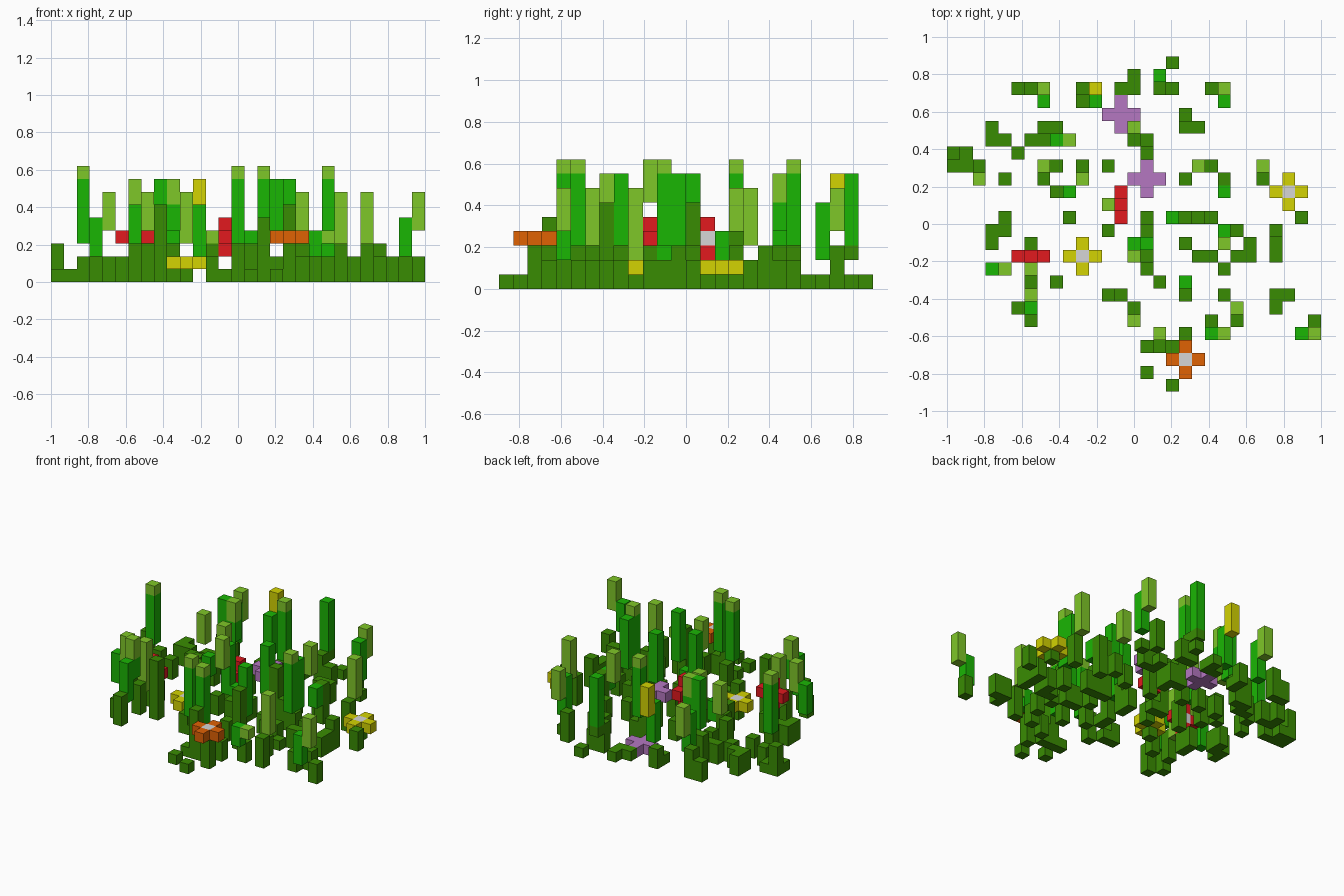
import bpy, bmesh
from mathutils import Matrix

cube = bpy.data.objects.get("Cube")
if cube:
    bpy.data.objects.remove(cube, do_unlink=True)

V = 2 / 29              # block size
COLS, ROWS = 29, 26     # layout grid, row 0 at the back


def linear(c):
    c /= 255
    return c / 12.92 if c <= 0.04045 else ((c + 0.055) / 1.055) ** 2.4


COLOURS = {
    "dark_green": (57, 140, 2), "mid_green": (26, 182, 4),
    "light_green": (127, 199, 40), "yellow": (211, 211, 2),
    "red": (226, 25, 30), "orange": (224, 98, 4),
    "purple": (181, 119, 193), "pale_grey": (214, 214, 214),
}
mats = {}
for name, rgb in COLOURS.items():
    col = [linear(c) for c in rgb] + [1]
    m = bpy.data.materials.new(name)
    m.use_nodes = True
    m.diffuse_color = col
    m.node_tree.nodes["Principled BSDF"].inputs["Base Color"].default_value = col
    mats[name] = m


def build(name, colour, blocks):
    """One object made of upright blocks (column, row, bottom, top)."""
    bm = bmesh.new()
    for c, r, z0, z1 in blocks:
        pos = ((c + 0.5 - COLS / 2) * V, (ROWS / 2 - r - 0.5) * V, (z0 + z1) / 2 * V)
        mat = Matrix.Translation(pos) @ Matrix.Diagonal((V, V, (z1 - z0) * V, 1))
        bmesh.ops.create_cube(bm, size=1, matrix=mat)
    me = bpy.data.meshes.new(name)
    bm.to_mesh(me)
    bm.free()
    me.materials.append(mats[colour])
    ob = bpy.data.objects.new(name, me)
    bpy.context.collection.objects.link(ob)


# Blade shapes: coloured segments as (colour, bottom, top)
BLADES = {
    "A": [("mid_green", 3, 8), ("light_green", 8, 9)],
    "B": [("mid_green", 4, 6), ("light_green", 6, 8)],
    "C": [("light_green", 4, 7)],
    "D": [("light_green", 3, 7)],
    "E": [("light_green", 2, 7)],
    "F": [("light_green", 6, 9)],
    "c": [("dark_green", 0, 3), ("light_green", 3, 4)],
    "l": [("light_green", 3, 4)],
    "K": [("dark_green", 2, 3), ("mid_green", 3, 8)],
    "M": [("mid_green", 3, 8)],
    "N": [("mid_green", 2, 6)],
    "S": [("dark_green", 0, 1), ("mid_green", 2, 6)],
    "m": [("mid_green", 2, 5)],
    "n": [("mid_green", 2, 4)],
    "Y": [("yellow", 5, 8)],
}

# Planting plan, back row first: column:blade, a digit is a dark stem height
PLAN = [
    "17:1",
    "14:1 16:K",
    "5:2 6:3 7:C 10:2 11:Y 13:1 14:1 16:3 17:2 20:3 21:C",
    "7:N 10:1 11:N 21:S",
    "18:1",
    "3:2 7:3 8:3 14:A 18:2 19:2",
    "3:2 4:2 6:2 7:2 8:M 9:B 14:3 15:2",
    "0:3 1:1 5:2 15:3",
    "0:1 1:1 2:2 7:C 8:2 10:2 12:2 19:C 20:2 24:D",
    "2:A 4:2 7:3 10:D 18:2 21:4 24:3",
    "8:3 9:n 21:n",
    "12:c",
    "4:2 9:3 15:2 17:M 18:6 19:3 20:2 27:2",
    "3:2 4:2 12:2 15:3 21:M 22:2 25:3",
    "3:2 6:2 14:M 15:n 18:2 21:A 23:2 25:2",
    "14:F 15:3 19:2 20:2 22:2 23:2 25:2",
    "3:m 4:C 6:E 15:1 21:1",
    "6:3 8:6 16:2 18:M",
    "6:B 12:2 13:1 18:6 21:2 25:2 26:2",
    "5:2 6:N 14:3 22:D 25:2",
    "6:3 14:A 20:2 22:3 28:2",
    "16:A 18:2 20:n 21:l 27:m 28:C",
    "15:1 16:5 17:2",
    "",
    "15:1",
    "17:1",
]

grass = {"dark_green": [], "mid_green": [], "light_green": [], "yellow": []}
for r, line in enumerate(PLAN):
    for token in line.split():
        c, code = token.split(":")
        segments = [("dark_green", 0, int(code))] if code.isdigit() else BLADES[code]
        for colour, z0, z1 in segments:
            grass[colour].append((int(c), r, z0, z1))

build("grass_stems", "dark_green", grass["dark_green"])
build("grass_blades", "mid_green", grass["mid_green"])
build("grass_tips", "light_green", grass["light_green"])
build("yellow_bud", "yellow", grass["yellow"])

# Flowers: four petals round a centre block, lying flat or facing x or y
AXES = {"flat": ((1, 0, 0), (0, 1, 0)), "x": ((0, 1, 0), (0, 0, 1)), "y": ((1, 0, 0), (0, 0, 1))}


def flower(name, colour, centre_colour, c, r, z, facing, stem):
    petals = []
    for dx, dy, dz in AXES[facing]:
        for s in (-1, 1):
            petals.append((c + s * dx, r + s * dy, z + s * dz, z + s * dz + 1))
    build(name + "_petals", colour, petals)
    build(name + "_centre", centre_colour, [(c, r, z, z + 1)])
    if stem:
        build(name + "_stem", "dark_green", [(c, r, 0, stem)])


flower("left_yellow_flower", "yellow", "pale_grey", 26, 10, 1, "flat", 1)
flower("right_yellow_flower", "yellow", "pale_grey", 10, 15, 1, "flat", 1)
flower("orange_flower", "orange", "pale_grey", 18, 23, 3, "flat", 3)
flower("back_purple_flower", "purple", "purple", 13, 4, 0, "flat", 0)
flower("middle_purple_flower", "purple", "purple", 15, 9, 3, "flat", 3)
flower("middle_red_flower", "red", "pale_grey", 13, 11, 3, "x", 1)
flower("right_red_flower", "red", "pale_grey", 6, 15, 3, "y", 2)
